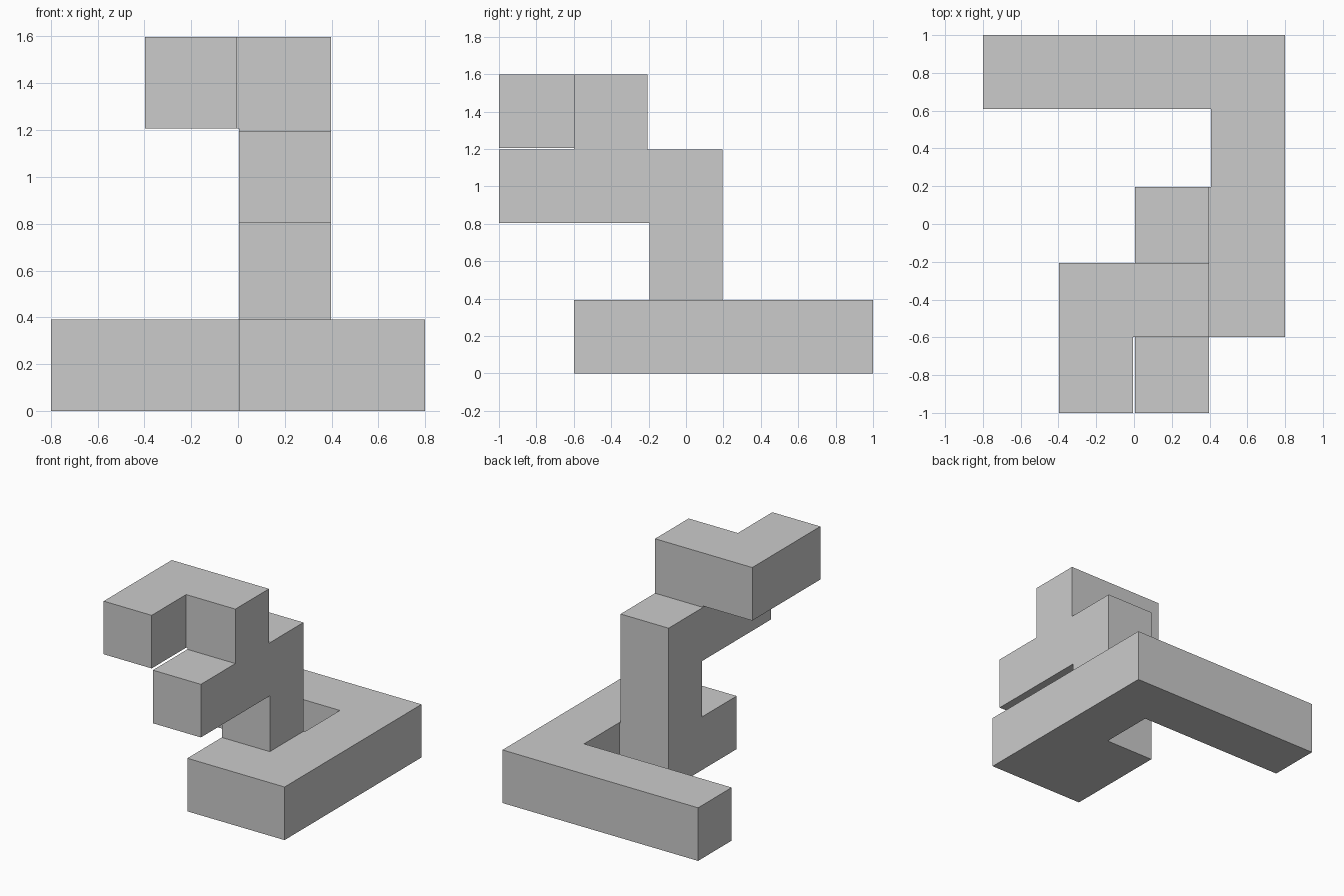
import bpy, bmesh
from itertools import product
from mathutils import Vector

if "Cube" in bpy.data.objects:
    bpy.data.objects.remove(bpy.data.objects["Cube"])

GAP = 0.005                    # inset of every outer face from its grid cell
UNIT = (2 + 2 * GAP) / 5       # cell size, five cells span the longest side

# bars given as first and last grid cell (x, y, z)
BARS = [
    ((0, 4, 0), (3, 4, 0)),    # base, back bar
    ((3, 1, 0), (3, 4, 0)),    # base, right bar
    ((2, 1, 0), (3, 2, 0)),    # base, front square
    ((2, 2, 0), (2, 2, 2)),    # column
    ((2, 0, 2), (2, 2, 2)),    # forward arm
    ((2, 1, 2), (2, 1, 3)),    # neck
    ((1, 1, 3), (2, 1, 3)),    # hook, crossbar
    ((1, 0, 3), (1, 1, 3)),    # hook, tip
]

# fine grid: even index = cell, odd index = thin joint between cells
solid = set()
for lo, hi in BARS:
    solid |= set(product(*(range(2 * a, 2 * b + 1) for a, b in zip(lo, hi))))


def plane(i):
    """Position of fine grid plane i along an axis."""
    return (i // 2) * UNIT + (UNIT - 2 * GAP if i % 2 else 0)


bm = bmesh.new()
offset = Vector((-(4 * UNIT - 2 * GAP) / 2, -1, 0))
corners = {}


def corner(p):
    if p not in corners:
        corners[p] = bm.verts.new(Vector([plane(i) for i in p]) + offset)
    return corners[p]


# skin every exposed side
for c in sorted(solid):
    for axis, side in product(range(3), (0, 1)):
        n = list(c)
        n[axis] += 2 * side - 1
        if tuple(n) in solid:
            continue
        u, v = (axis + 1) % 3, (axis + 2) % 3
        loop = []
        for du, dv in ((0, 0), (1, 0), (1, 1), (0, 1)):
            p = list(c)
            p[axis] += side
            p[u] += du
            p[v] += dv
            loop.append(corner(tuple(p)))
        bm.faces.new(loop if side else loop[::-1])

# merge flat regions into single faces
bmesh.ops.dissolve_limit(bm, angle_limit=0.01, verts=bm.verts[:], edges=bm.edges[:])
bmesh.ops.recalc_face_normals(bm, faces=bm.faces[:])
mesh = bpy.data.meshes.new("puzzle_piece")
bm.to_mesh(mesh)
bm.free()
bpy.context.collection.objects.link(bpy.data.objects.new("puzzle_piece", mesh))
